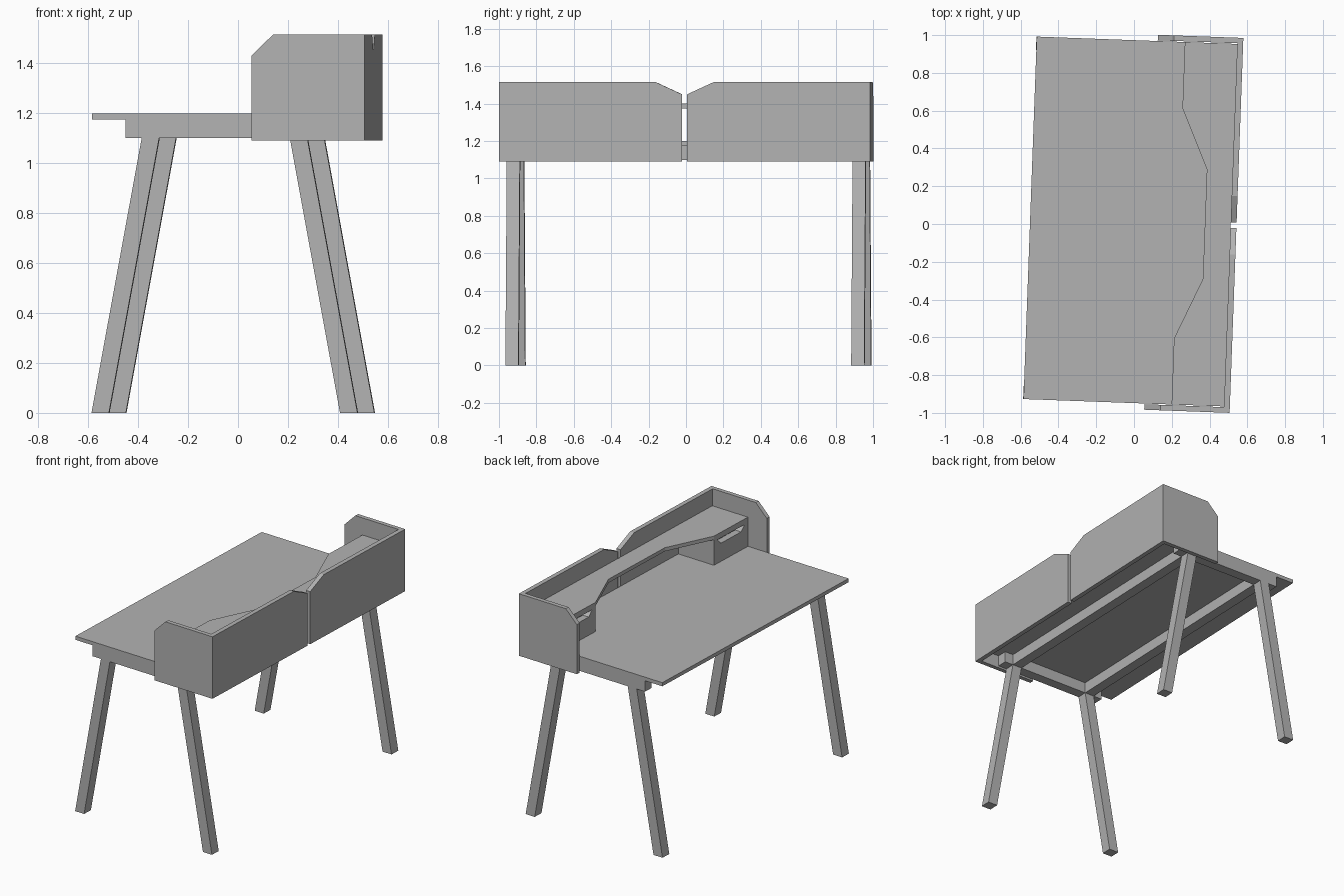
import bpy, bmesh
from math import radians
from mathutils import Matrix, Vector

if "Cube" in bpy.data.objects:
    bpy.data.objects.remove(bpy.data.objects["Cube"])

grey = bpy.data.materials.new("plain grey")
grey.use_nodes = True
COLOUR = (0.45, 0.45, 0.45, 1)
grey.diffuse_color = COLOUR
grey.node_tree.nodes["Principled BSDF"].inputs["Base Color"].default_value = COLOUR

# The desk is turned slightly; its length runs along y, its user side faces -x
PLACE = Matrix.Rotation(radians(-2.1), 4, 'Z') @ Matrix.Translation((0, 0.0125, 0))


def prism(name, profile, axis, start, end):
    """Extrude a flat profile from start to end along an axis (0=x, 1=y, 2=z)."""
    def point(a, b):
        co = [a, b]
        co.insert(axis, start)
        return co
    bm = bmesh.new()
    face = bm.faces.new([bm.verts.new(point(a, b)) for a, b in profile])
    new = bmesh.ops.extrude_face_region(bm, geom=[face])["geom"]
    step = Vector((0, 0, 0))
    step[axis] = end - start
    bmesh.ops.translate(bm, vec=step, verts=[g for g in new if isinstance(g, bmesh.types.BMVert)])
    bmesh.ops.recalc_face_normals(bm, faces=bm.faces)
    bm.transform(PLACE)
    mesh = bpy.data.meshes.new(name)
    bm.to_mesh(mesh)
    bm.free()
    mesh.materials.append(grey)
    obj = bpy.data.objects.new(name, mesh)
    bpy.context.collection.objects.link(obj)
    return obj


def box(name, x0, x1, y0, y1, z0, z1):
    return prism(name, [(x0, y0), (x1, y0), (x1, y1), (x0, y1)], 2, z0, z1)


MID = -0.0195            # middle of the tabletop across its depth
HALF = 0.96              # half the tabletop length
FRONT, BACK = MID - 0.531, MID + 0.531
UNDER, TOP = 1.175, 1.2  # tabletop faces
LOW, HIGH = 1.09, 1.515  # screen heights
SHELF = 1.375

box("tabletop", FRONT, BACK, -HALF, HALF, UNDER, TOP)

# Under frame and leaning legs
for sx, depth in ((-1, "front"), (1, "back")):
    x = MID + sx * 0.297
    box(depth + "_rail", x - 0.035, x + 0.035, -HALF + 0.07, HALF - 0.07, 1.1, UNDER)
    foot = MID + sx * 0.498
    for sy, side in ((-1, "right"), (1, "left")):
        prism(f"{depth}_{side}_leg",
              [(foot - 0.035, 0), (foot + 0.035, 0), (x + 0.035, 1.1), (x - 0.035, 1.1)],
              1, sy * HALF, sy * (HALF - 0.07))

for sy, side in ((-1, "right"), (1, "left")):
    box(side + "_end_rail", MID - 0.396, MID + 0.396, sy * (HALF - 0.07), sy * HALF, 1.1, UNDER)

    # Privacy screens: a side wing and half of the back, each with a clipped corner
    prism(side + "_wing",
          [(0.09, LOW), (BACK, LOW), (BACK, HIGH), (0.176, HIGH), (0.09, HIGH - 0.085)],
          1, sy * 0.964, sy * 0.993)
    prism(side + "_back_screen",
          [(sy * 0.014, LOW), (sy * 0.993, LOW), (sy * 0.993, HIGH),
           (sy * 0.155, HIGH), (sy * 0.014, HIGH - 0.065)],
          0, BACK, BACK + 0.031)

    # Storage box with a tapered finger slot below the shelf
    box(side + "_box", 0.28, BACK, sy * 0.61, sy * HALF, TOP, SHELF)
    prism(side + "_box_front",
          [(sy * 0.61, TOP), (sy * HALF, TOP), (sy * HALF, 1.362), (sy * 0.925, 1.362),
           (sy * 0.89, 1.325), (sy * 0.68, 1.325), (sy * 0.645, 1.362), (sy * 0.61, 1.362)],
          0, 0.234, 0.28)
    box(side + "_box_lip", 0.234, 0.28, sy * 0.61, sy * HALF, 1.362, SHELF)

# Raised shelf with a shallow middle bay
prism("shelf",
      [(BACK, -HALF), (BACK, HALF), (0.234, HALF), (0.234, 0.61),
       (0.375, 0.29), (0.375, -0.29), (0.234, -0.61), (0.234, -HALF)],
      2, SHELF, 1.4)
